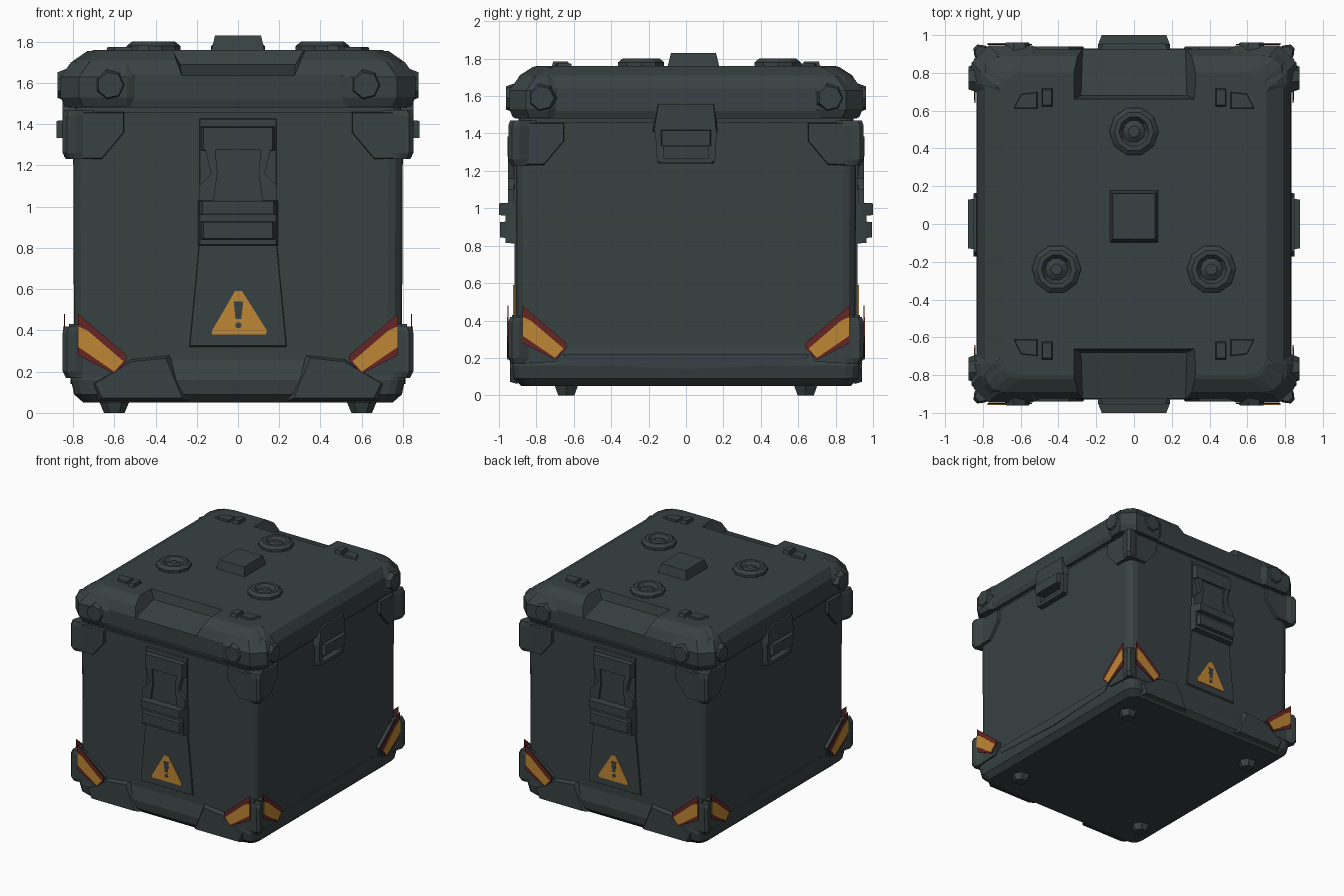
import bpy, bmesh, math
from mathutils import Vector

if "Cube" in bpy.data.objects:
    bpy.data.objects.remove(bpy.data.objects["Cube"])

def material(name, rgb):
    m = bpy.data.materials.new(name)
    m.use_nodes = True
    m.diffuse_color = (*rgb, 1)
    b = m.node_tree.nodes["Principled BSDF"]
    b.inputs["Base Color"].default_value = (*rgb, 1)
    b.inputs["Roughness"].default_value = 0.7
    return m

DARK = material("dark slate", (0.040, 0.053, 0.054))
YELLOW = material("warning yellow", (0.52, 0.24, 0.035))
RED = material("stripe red", (0.13, 0.018, 0.018))

# Frames turn (across, up, outward) into model space
def front(s): return lambda u, v, w: Vector((u, s * w, v))
def side(s): return lambda u, v, w: Vector((s * w, u, v))
def top(u, v, w): return Vector((u, v, w))

def finish(name, bm, mat):
    bmesh.ops.recalc_face_normals(bm, faces=bm.faces)
    me = bpy.data.meshes.new(name)
    bm.to_mesh(me)
    bm.free()
    me.materials.append(mat)
    ob = bpy.data.objects.new(name, me)
    bpy.context.collection.objects.link(ob)
    return ob

def loft(name, rings, mat=DARK):
    """Join rings of equal length and cap both ends."""
    bm = bmesh.new()
    rows = [[bm.verts.new(p) for p in r] for r in rings]
    n = len(rows[0])
    for a, b in zip(rows, rows[1:]):
        for i in range(n):
            bm.faces.new((a[i], a[(i + 1) % n], b[(i + 1) % n], b[i]))
    bm.faces.new(rows[0])
    bm.faces.new(rows[-1])
    return finish(name, bm, mat)

def plate(name, frame, poly, w0, w1, mat=DARK, shrink=1.0):
    """Polygon raised from w0 to w1, its outer face scaled by shrink."""
    cu = sum(p[0] for p in poly) / len(poly)
    cv = sum(p[1] for p in poly) / len(poly)
    outer = [(cu + (u - cu) * shrink, cv + (v - cv) * shrink) for u, v in poly]
    return loft(name, [[frame(u, v, w0) for u, v in poly],
                       [frame(u, v, w1) for u, v in outer]], mat)

def rect(u0, u1, v0, v1):
    return [(u0, v0), (u1, v0), (u1, v1), (u0, v1)]

def ngon(u, v, r, n, turn=0.0):
    return [(u + r * math.cos(turn + math.tau * i / n),
             v + r * math.sin(turn + math.tau * i / n)) for i in range(n)]

def mirrored(poly, s):
    return [(u * s, v) for u, v in poly]

def rounded(x, y, r, z, steps=3):
    """Rounded rectangle ring at height z."""
    pts = []
    for q, (sx, sy) in enumerate(((1, 1), (-1, 1), (-1, -1), (1, -1))):
        for i in range(steps + 1):
            a = math.pi / 2 * (q + i / steps)
            pts.append(Vector((sx * (x - r) + r * math.cos(a),
                               sy * (y - r) + r * math.sin(a), z)))
    return pts

# Main box with a flared foot and a chamfered bottom edge
loft("box_body", [rounded(x, y, 0.07, z) for x, y, z in (
    (0.75, 0.88, 0.05), (0.795, 0.92, 0.09), (0.81, 0.93, 0.16),
    (0.795, 0.905, 0.26), (0.80, 0.91, 1.46))])
loft("lid_seam", [rounded(0.79, 0.895, 0.07, z) for z in (1.45, 1.49)])

# Lid with sloped shoulders
lid = loft("lid", [rounded(x, y, 0.10, z) for x, y, z in (
    (0.82, 0.915, 1.48), (0.835, 0.925, 1.52), (0.83, 0.925, 1.64),
    (0.79, 0.89, 1.71), (0.71, 0.82, 1.755), (0.70, 0.80, 1.76))])

# Scooped notches at the front and back of the lid
for s in (-1, 1):
    f = front(s)
    cut = loft("notch_cutter", [
        [f(-0.34, 1.80, 0.65), f(0.34, 1.80, 0.65), f(0.28, 1.69, 0.68), f(-0.28, 1.69, 0.68)],
        [f(-0.34, 1.80, 1.0), f(0.34, 1.80, 1.0), f(0.27, 1.62, 1.0), f(-0.27, 1.62, 1.0)]])
    cut.hide_render = True
    cut.hide_set(True)
    cut.display_type = 'WIRE'
    mod = lid.modifiers.new("notch", 'BOOLEAN')
    mod.operation = 'DIFFERENCE'
    mod.object = cut

# Round sockets and the central block on the lid
for u, v in ((0, 0.49), (-0.41, -0.24), (0.41, -0.24)):
    spots = ((0.13, 1.75), (0.13, 1.78), (0.105, 1.80), (0.08, 1.80), (0.06, 1.77), (0.03, 1.79))
    loft("lid_socket", [[top(a, b, z) for a, b in ngon(u, v, r, 10)] for r, z in spots])
plate("lid_center_block", top, rect(-0.13, 0.13, -0.10, 0.18), 1.75, 1.83, shrink=0.86)

# Parts repeated on the four corners
for sx in (-1, 1):
    for sy in (-1, 1):
        # Lid bumper wrapping the corner
        def ring(inset, z):
            x, y, c = 0.86 - inset, 0.945 - inset, 0.09
            pts = [(0.46, y - 0.04), (0.54, y), (x - c, y), (x, y - c), (x, 0.74),
                   (x - 0.04, 0.67), (0.60, 0.60), (0.44, 0.72)]
            return [Vector((sx * a, sy * b, z)) for a, b in pts]
        loft("lid_bumper", [ring(0.02, 1.485), ring(0, 1.53), ring(0, 1.63), ring(0.05, 1.70), ring(0.13, 1.755)])
        # Bumper bolts and small clips on top
        plate("bumper_bolt_end", front(sy), ngon(sx * 0.62, 1.59, 0.085, 7), 0.90, 0.962, shrink=0.75)
        plate("bumper_bolt_side", side(sx), ngon(sy * 0.77, 1.59, 0.085, 7), 0.82, 0.875, shrink=0.75)
        plate("lid_clip", top, rect(sx * 0.43, sx * 0.49, sy * 0.62, sy * 0.72), 1.75, 1.785, shrink=0.8)
        plate("lid_clip_tab", top, [(sx * 0.51, sy * 0.61), (sx * 0.64, sy * 0.61),
                                    (sx * 0.60, sy * 0.69), (sx * 0.51, sy * 0.70)], 1.75, 1.775, shrink=0.9)
        # Upright corner guards set diagonally
        for z0, z1 in ((0.17, 0.42), (1.23, 1.47)):
            def guard(z, g):
                pts = [(0.70, 0.91), (0.79, 0.945 - g), (0.83 - g, 0.95 - g), (0.85 - g, 0.93 - g),
                       (0.845 - g, 0.89), (0.80, 0.80)]
                return [Vector((sx * a, sy * b, z)) for a, b in pts]
            loft("corner_guard", [guard(z0, 0.015), guard(z0 + 0.03, 0), guard(z1 - 0.03, 0), guard(z1, 0.01)])
        # Bracket plates and painted stripes on both faces of the corner
        for frame, s, c, w in ((front(sy), sx, 0.79, 0.90), (side(sx), sy, 0.89, 0.79)):
            upper = [(c, 1.23), (c - 0.13, 1.23), (c - 0.24, 1.36), (c - 0.24, 1.46), (c, 1.46)]
            lower = [(c, 0.17), (c - 0.20, 0.18), (c - 0.25, 0.27), (c - 0.05, 0.43), (c, 0.43)]
            plate("upper_bracket", frame, mirrored(upper, s), w, w + 0.03, shrink=0.95)
            plate("lower_bracket", frame, mirrored(lower, s), w, w + 0.03)
            red = [(c - 0.015, 0.48), (c - 0.25, 0.28), (c - 0.25, 0.25), (c - 0.19, 0.19), (c - 0.015, 0.28)]
            gold = [(c - 0.015, 0.42), (c - 0.06, 0.40), (c - 0.235, 0.25), (c - 0.19, 0.20), (c - 0.015, 0.32)]
            plate("stripe_red", frame, mirrored(red, s), w + 0.048, w + 0.054, RED)
            plate("stripe_yellow", frame, mirrored(gold, s), w + 0.052, w + 0.058, YELLOW)
        # Foot and bottom skirt swelling
        loft("foot", [[top(a, b, z) for a, b in ngon(sx * 0.60, sy * 0.64, r, 6)]
                      for r, z in ((0.05, 0.0), (0.075, 0.06))])
        f = front(sy)
        plate("bottom_skirt", f, [(sx * 0.24, 0.06), (sx * 0.68, 0.06), (sx * 0.72, 0.14),
                                  (sx * 0.52, 0.26), (sx * 0.33, 0.28)], 0.90, 0.94, shrink=0.88)

# Buckles, back panels and warning signs on front and back
for s in (-1, 1):
    f = front(s)
    plate("buckle_panel", f, [(-0.24, 0.31), (0.24, 0.31), (0.19, 0.84), (0.19, 1.44), (-0.19, 1.44), (-0.19, 0.84)],
          0.89, 0.918, shrink=0.97)
    plate("buckle_top", f, rect(-0.185, 0.185, 1.27, 1.39), 0.90, 0.955, shrink=0.9)
    half = [(0.16, 1.28), (0.125, 1.24), (0.125, 1.16), (0.18, 1.10), (0.18, 1.02)]
    plate("buckle_strap", f, half + [(-u, v) for u, v in reversed(half)], 0.90, 0.938)
    for e in (-1, 1):
        plate("buckle_prong", f, [(e * u, v) for u, v in (
            (0.11, 1.28), (0.16, 1.28), (0.13, 1.16), (0.19, 1.10), (0.19, 1.02), (0.12, 1.02), (0.10, 1.16))],
              0.92, 0.952)
    plate("buckle_base", f, rect(-0.195, 0.195, 0.81, 1.03), 0.90, 0.965, shrink=0.95)
    plate("buckle_upper_rib", f, rect(-0.19, 0.19, 0.96, 1.03), 0.95, 1.0, shrink=0.9)
    plate("buckle_lower_rib", f, rect(-0.185, 0.185, 0.84, 0.93), 0.95, 0.995, shrink=0.9)
    # Sign with its exclamation mark
    sign = [(-0.125, 0.38), (0.135, 0.38), (0.14, 0.40), (0.02, 0.59), (-0.015, 0.59), (-0.125, 0.40)]
    plate("warning_sign", f, sign, 0.915, 0.924, YELLOW)
    plate("warning_mark", f, [(-0.012, 0.455), (0.016, 0.455), (0.025, 0.54), (-0.021, 0.54)], 0.92, 0.926)
    plate("warning_dot", f, ngon(0.002, 0.425, 0.016, 6), 0.92, 0.926)

# Side hinge plates with hollow finger pulls
for s in (-1, 1):
    f = side(s)
    plate("pull_plate", f, [(-0.18, 1.41), (0.17, 1.41), (0.155, 1.56), (-0.155, 1.56)], 0.79, 0.85, shrink=0.95)
    plate("pull_hood", f, rect(-0.14, 0.14, 1.33, 1.42), 0.79, 0.88, shrink=0.92)
    for e in (-1, 1):
        plate("pull_cheek", f, [(e * u, v) for u, v in (
            (0.12, 1.25), (0.155, 1.25), (0.165, 1.42), (0.12, 1.42))], 0.79, 0.845)
    plate("pull_sill", f, rect(-0.15, 0.15, 1.24, 1.27), 0.79, 0.845, shrink=0.93)
    # Long sill along the bottom of each side
    plate("side_sill", f, [(-0.66, 0.22), (0.66, 0.22), (0.62, 0.17), (0, 0.14), (-0.62, 0.17)], 0.79, 0.812)
